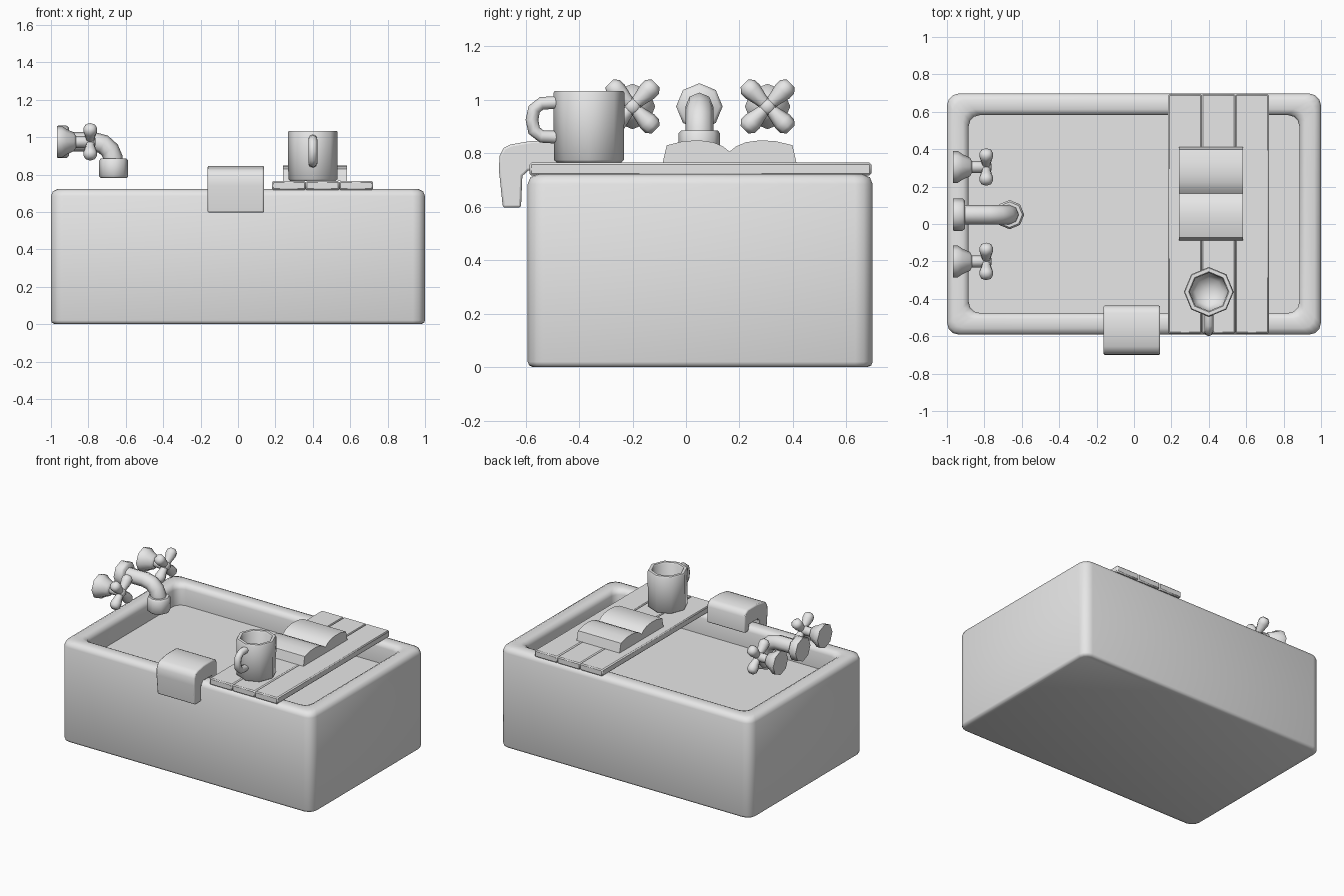
import bpy, bmesh, math
from mathutils import Vector

cube = bpy.data.objects.get("Cube")
if cube:
    bpy.data.objects.remove(cube, do_unlink=True)

grey = bpy.data.materials.new("light grey")
grey.use_nodes = True
grey.diffuse_color = (0.8, 0.8, 0.8, 1)
grey.node_tree.nodes["Principled BSDF"].inputs["Base Color"].default_value = (0.8, 0.8, 0.8, 1)


def finish(name, bm, angle=50, bevel=0, segments=2):
    bmesh.ops.recalc_face_normals(bm, faces=bm.faces)
    mesh = bpy.data.meshes.new(name)
    bm.to_mesh(mesh)
    bm.free()
    mesh.materials.append(grey)
    ob = bpy.data.objects.new(name, mesh)
    bpy.context.collection.objects.link(ob)
    if bevel:
        mod = ob.modifiers.new("soft edges", 'BEVEL')
        mod.width, mod.segments = bevel, segments
        mod.limit_method, mod.angle_limit = 'ANGLE', math.radians(50)
    bpy.ops.object.select_all(action='DESELECT')
    bpy.context.view_layer.objects.active = ob
    ob.select_set(True)
    bpy.ops.object.shade_smooth_by_angle(angle=math.radians(angle))
    return ob


def loft(name, rings, angle=50):
    """Skin a list of equal-sized point loops and cap both ends."""
    bm = bmesh.new()
    loops = [[bm.verts.new(p) for p in ring] for ring in rings]
    for a, b in zip(loops, loops[1:]):
        for i in range(len(a)):
            j = (i + 1) % len(a)
            bm.faces.new((a[i], a[j], b[j], b[i]))
    bm.faces.new(loops[0])
    bm.faces.new(loops[-1])
    return finish(name, bm, angle)


def sweep(name, path, radii, side, axis=None, sides=8):
    """Sweep a polygon along a planar path; a fixed axis makes it a lathe."""
    side = Vector(side)
    pts = [Vector(p) for p in path]
    rings = []
    for k, p in enumerate(pts):
        t = Vector(axis) if axis else pts[min(k + 1, len(pts) - 1)] - pts[max(k - 1, 0)]
        n = t.normalized().cross(side)
        turn = [2 * math.pi * i / sides for i in range(sides)]
        rings.append([p + radii[k] * (side * math.cos(a) + n * math.sin(a)) for a in turn])
    return loft(name, rings)


def lathe(name, origin, axis, side, profile, sides=8):
    o, ax = Vector(origin), Vector(axis).normalized()
    return sweep(name, [o + ax * h for r, h in profile], [r for r, h in profile], side, ax, sides)


def round_rect(inset, z, radius):
    """Loop of a rounded rectangle, inset from the tub outline."""
    hx, hy = 1 - inset - radius, 0.645 - inset - radius
    pts = []
    for cx, cy, start in ((hx, hy, 0), (-hx, hy, 90), (-hx, -hy, 180), (hx, -hy, 270)):
        for step in range(4):
            a = math.radians(start + step * 30)
            pts.append((cx + radius * math.cos(a), 0.053 + cy + radius * math.sin(a), z))
    return pts


def prism(name, outline, x0, x1, angle=50, bevel=0, segments=2):
    """Extrude a yz outline along x."""
    bm = bmesh.new()
    face = bm.faces.new([bm.verts.new((x0, y, z)) for y, z in outline])
    new = bmesh.ops.extrude_face_region(bm, geom=[face])["geom"]
    bmesh.ops.translate(bm, vec=(x1 - x0, 0, 0), verts=[v for v in new if isinstance(v, bmesh.types.BMVert)])
    return finish(name, bm, angle, bevel, segments)


# Tub with rolled rim and shallow filled basin
tub_profile = ((0.02, 0, 0.05), (0.005, 0.007, 0.06), (0, 0.02, 0.065), (0, 0.685, 0.065),
               (0.01, 0.71, 0.06), (0.035, 0.722, 0.06), (0.085, 0.722, 0.06),
               (0.108, 0.71, 0.06), (0.116, 0.685, 0.06), (0.116, 0.57, 0.06))
loft("tub", [round_rect(*p) for p in tub_profile])

# Board of three planks laid across the tub
for i in range(3):
    x = 0.182 + i * 0.18
    prism("plank_%d" % (i + 1), ((-0.585, 0.717), (0.693, 0.717), (0.693, 0.765), (-0.585, 0.765)),
          x, x + 0.18, 40, 0.007, 1)

# Open book: one page arch mirrored about the spine
half = ((0.0, 0.806), (0.025, 0.826), (0.06, 0.841), (0.11, 0.848), (0.17, 0.846), (0.235, 0.83), (0.25, 0.765))
spine = 0.163
for name, s in (("book_page_back", 1), ("book_page_front", -1)):
    outline = [(spine + s * y, z) for y, z in half] + [(spine, 0.765)]
    prism(name, outline, 0.24, 0.582, 40)

# Towel folded over the front rim
towel = ((-0.617, 0.597), (-0.685, 0.597), (-0.7, 0.74), (-0.697, 0.79), (-0.682, 0.82), (-0.655, 0.833),
         (-0.58, 0.846), (-0.475, 0.846), (-0.448, 0.832), (-0.436, 0.805), (-0.436, 0.69),
         (-0.48, 0.69), (-0.49, 0.735), (-0.59, 0.735), (-0.612, 0.715))
prism("towel", towel, -0.163, 0.14, 45, 0.008, 2)

# Mug with hollow inside and handle
lathe("mug", (0.4, -0.363, 0.765), (0, 0, 1), (1, 0, 0),
      ((0.12, 0), (0.131, 0.01), (0.133, 0.26), (0.128, 0.268), (0.108, 0.268),
       (0.102, 0.258), (0.1, 0.09), (0.075, 0.045), (0.02, 0.03)))
handle = ((-0.48, 0.99), (-0.54, 0.987), (-0.568, 0.965), (-0.576, 0.925),
          (-0.568, 0.885), (-0.54, 0.863), (-0.48, 0.86))
sweep("mug_handle", [(0.4, y, z) for y, z in handle], [0.024] * len(handle), (1, 0, 0))

# Tap handles: flared base, stem and four-armed cross
tap_z = 0.975
arm = ((0.022, 0), (0.026, 0.035), (0.037, 0.08), (0.036, 0.105), (0.02, 0.122))
for label, y in (("back", 0.305), ("front", -0.2)):
    lathe("tap_base_" + label, (-0.967, y, tap_z), (1, 0, 0), (0, 1, 0),
          ((0.085, 0), (0.085, 0.025), (0.068, 0.05), (0.05, 0.09), (0.032, 0.1), (0.032, 0.19), (0.018, 0.205)))
    for k in range(4):
        a = math.radians(45 + 90 * k)
        lathe("tap_arm_%s_%d" % (label, k + 1), (-0.79, y, tap_z),
              (0, math.cos(a), math.sin(a)), (1, 0, 0), arm)

# Spout: flange, bent pipe and nozzle collar
lathe("spout_flange", (-0.967, 0.05, tap_z), (1, 0, 0), (0, 1, 0),
      ((0.085, 0), (0.087, 0.01), (0.087, 0.05), (0.075, 0.063)))
pipe = ((-0.92, 0.975), (-0.77, 0.975), (-0.72, 0.962), (-0.685, 0.93), (-0.668, 0.89), (-0.665, 0.83))
sweep("spout_pipe", [(x, 0.05, z) for x, z in pipe], [0.052] * len(pipe), (0, 1, 0))
lathe("spout_nozzle", (-0.665, 0.05, 0.782), (0, 0, 1), (1, 0, 0),
      ((0.07, 0), (0.078, 0.008), (0.078, 0.092), (0.068, 0.104)))
